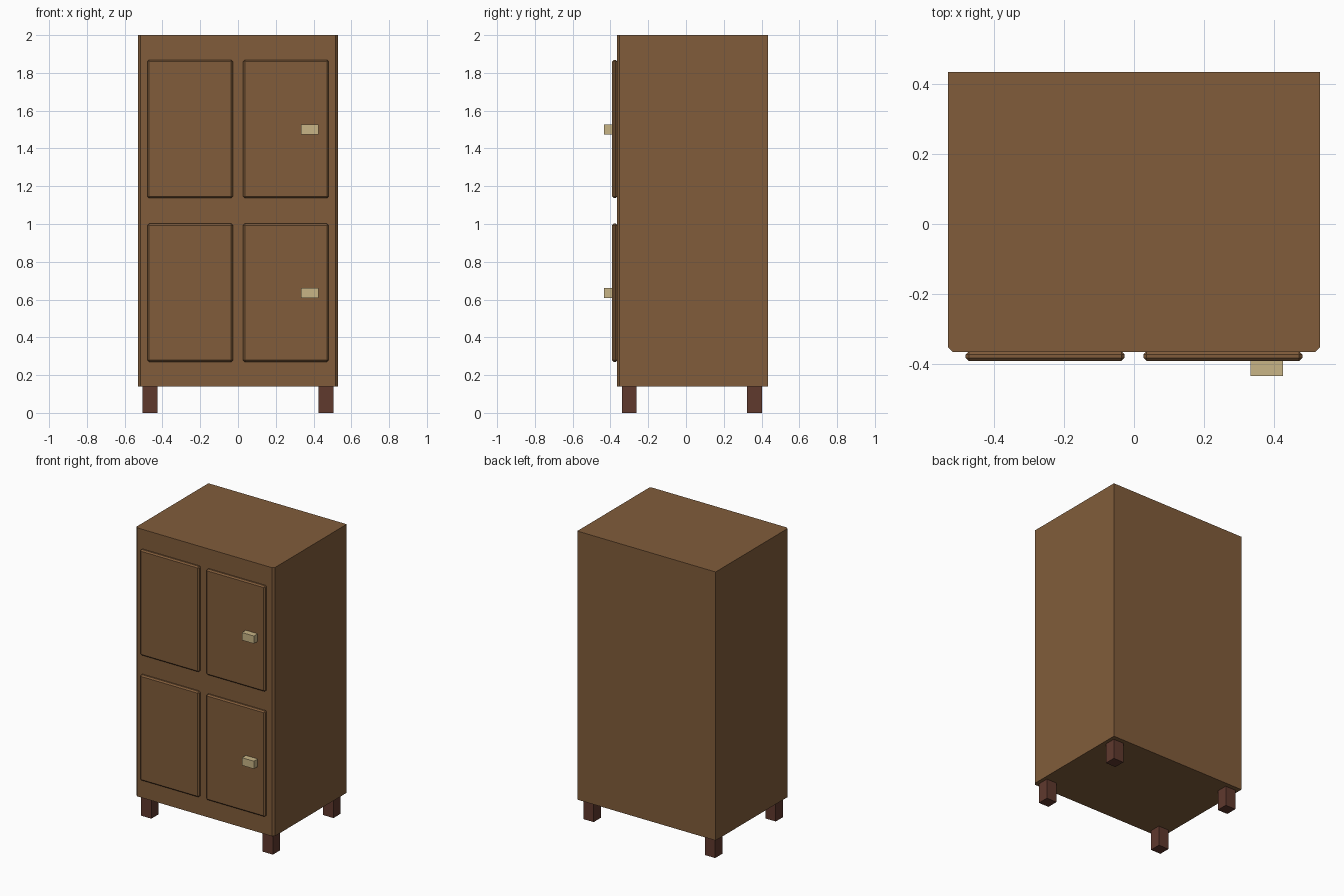
import bpy
import bmesh

default = bpy.data.objects.get("Cube")
if default:
    bpy.data.objects.remove(default, do_unlink=True)


def material(name, rgb):
    m = bpy.data.materials.new(name)
    m.use_nodes = True
    m.diffuse_color = (*rgb, 1)
    m.node_tree.nodes["Principled BSDF"].inputs["Base Color"].default_value = (*rgb, 1)
    return m


wood = material("brown wood", (0.22, 0.108, 0.043))
dark_wood = material("dark red wood", (0.115, 0.041, 0.027))
brass = material("pale brass", (0.58, 0.46, 0.24))


def box(name, low, high, mat, bevel=0, edge_rule=None):
    """Box between two corners, with a chamfer on the edges picked by the rule."""
    bm = bmesh.new()
    bmesh.ops.create_cube(bm, size=1)
    for v in bm.verts:
        for i in range(3):
            v.co[i] = low[i] if v.co[i] < 0 else high[i]
    if bevel:
        edges = [e for e in bm.edges if edge_rule is None or edge_rule(e)]
        bmesh.ops.bevel(bm, geom=edges, offset=bevel, segments=1,
                        profile=0.5, affect='EDGES')
    mesh = bpy.data.meshes.new(name)
    bm.to_mesh(mesh)
    bm.free()
    mesh.materials.append(mat)
    obj = bpy.data.objects.new(name, mesh)
    bpy.context.collection.objects.link(obj)
    return obj


# Cabinet body, with only the upright front edges chamfered
FRONT = -0.365


def upright_front(edge):
    a, b = (v.co for v in edge.verts)
    return abs(a.z - b.z) > 1 and a.y < 0


box("cabinet_body", (-0.53, FRONT, 0.14), (0.53, 0.433, 2), wood, 0.013, upright_front)

# Four doors, with a handle on each left door
for level, bottom in (("lower", 0.27), ("upper", 1.137)):
    for side, x in (("right", -0.48), ("left", 0.027)):
        box(f"{level}_{side}_door", (x, -0.391, bottom),
            (x + 0.453, FRONT + 0.002, bottom + 0.732), wood, 0.009)
    box(f"{level}_handle", (0.333, -0.433, bottom + 0.338),
        (0.425, -0.385, bottom + 0.391), brass)

# Square legs
for end, y in (("front", -0.34), ("back", 0.323)):
    for side, x in (("right", -0.505), ("left", 0.426)):
        box(f"{end}_{side}_leg", (x, y, 0), (x + 0.079, y + 0.079, 0.145), dark_wood)
